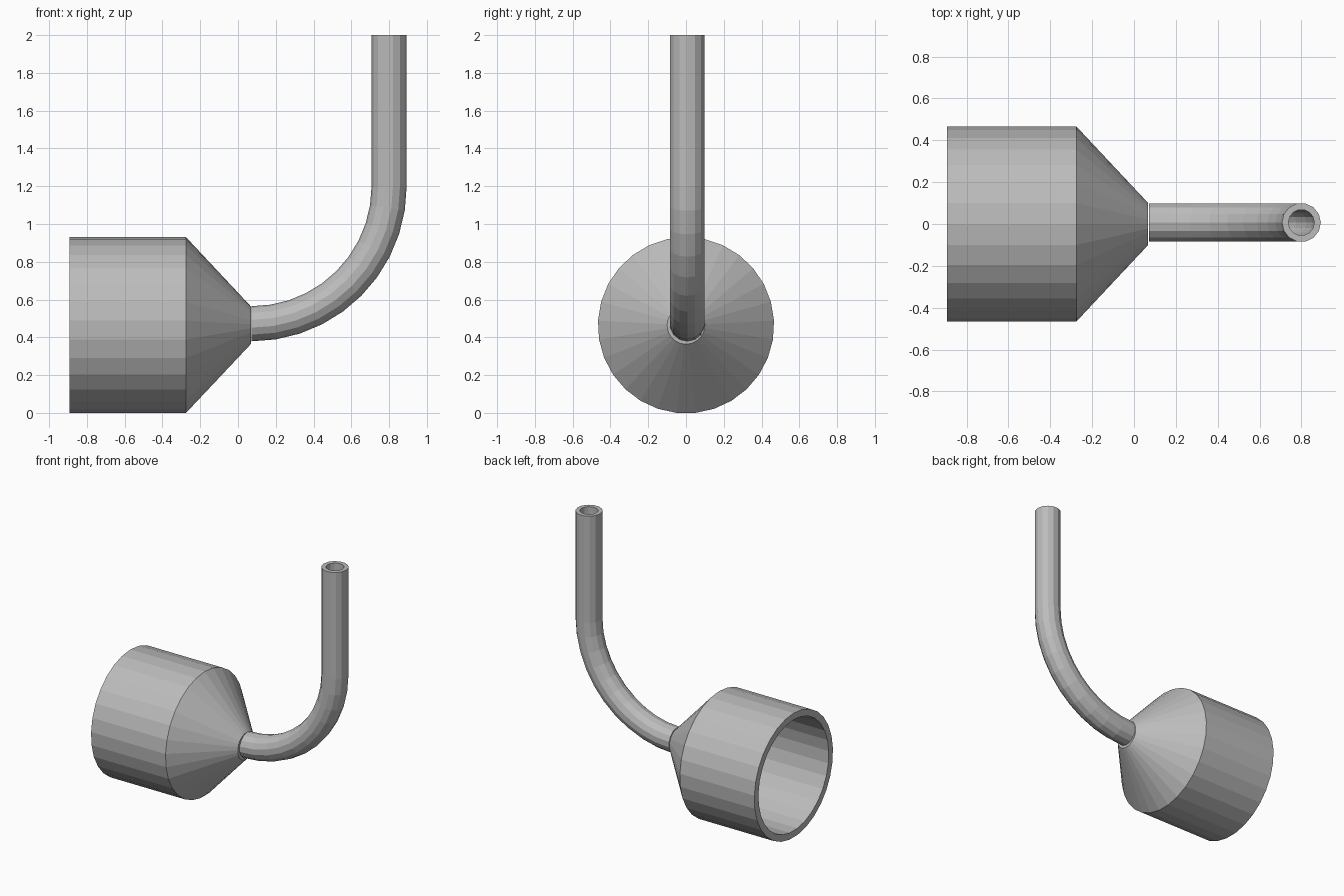
import bpy, bmesh
from math import sin, cos, pi, tau
from mathutils import Vector

cube = bpy.data.objects.get("Cube")
if cube:
    bpy.data.objects.remove(cube)

grey = bpy.data.materials.new("plain grey")
grey.use_nodes = True
grey.diffuse_color = (0.5, 0.5, 0.5, 1)
grey.node_tree.nodes["Principled BSDF"].inputs["Base Color"].default_value = (0.5, 0.5, 0.5, 1)


def hollow_skin(name, rings):
    """Bridge a closed cycle of rings into a watertight hollow solid."""
    bm = bmesh.new()
    loops = [[bm.verts.new(p) for p in ring] for ring in rings]
    for i, a in enumerate(loops):
        b = loops[(i + 1) % len(loops)]
        for j in range(len(a)):
            k = (j + 1) % len(a)
            bm.faces.new((a[j], a[k], b[k], b[j]))
    bmesh.ops.recalc_face_normals(bm, faces=bm.faces)
    mesh = bpy.data.meshes.new(name)
    bm.to_mesh(mesh)
    bm.free()
    mesh.materials.append(grey)
    obj = bpy.data.objects.new(name, mesh)
    bpy.context.collection.objects.link(obj)
    return obj


def ring(centre, u, v, radius, sides):
    return [centre + radius * (cos(tau * i / sides) * u + sin(tau * i / sides) * v)
            for i in range(sides)]


X, Y, Z = Vector((1, 0, 0)), Vector((0, 1, 0)), Vector((0, 0, 1))

# Funnel: cylinder and cone, outer wall forward then inner wall back
SIDES, RADIUS = 29, 0.4665
axis_z = RADIUS * cos(pi / SIDES)
profile = [(-0.893, RADIUS), (-0.275, RADIUS), (0.068, 0.1),
           (0.068, 0.062), (-0.275, 0.417), (-0.893, 0.417)]
hollow_skin("funnel", [ring(Vector((x, 0, axis_z)), Z, Y, r, SIDES) for x, r in profile])

# Pipe: quarter bend followed by a straight riser
BEND, STEPS = 0.728, 10
pivot = Vector((0.072, 0.007, 1.2))
path = []
for i in range(STEPS + 1):
    a = pi / 2 * i / STEPS
    out = sin(a) * X - cos(a) * Z
    path.append((pivot + BEND * out, out))
path.append((pivot + BEND * X + 0.8 * Z, X))

outer = [ring(c, out, Y, 0.093, 14) for c, out in path]
inner = [ring(c, out, Y, 0.062, 14) for c, out in path]
hollow_skin("bent_pipe", outer + inner[::-1])
